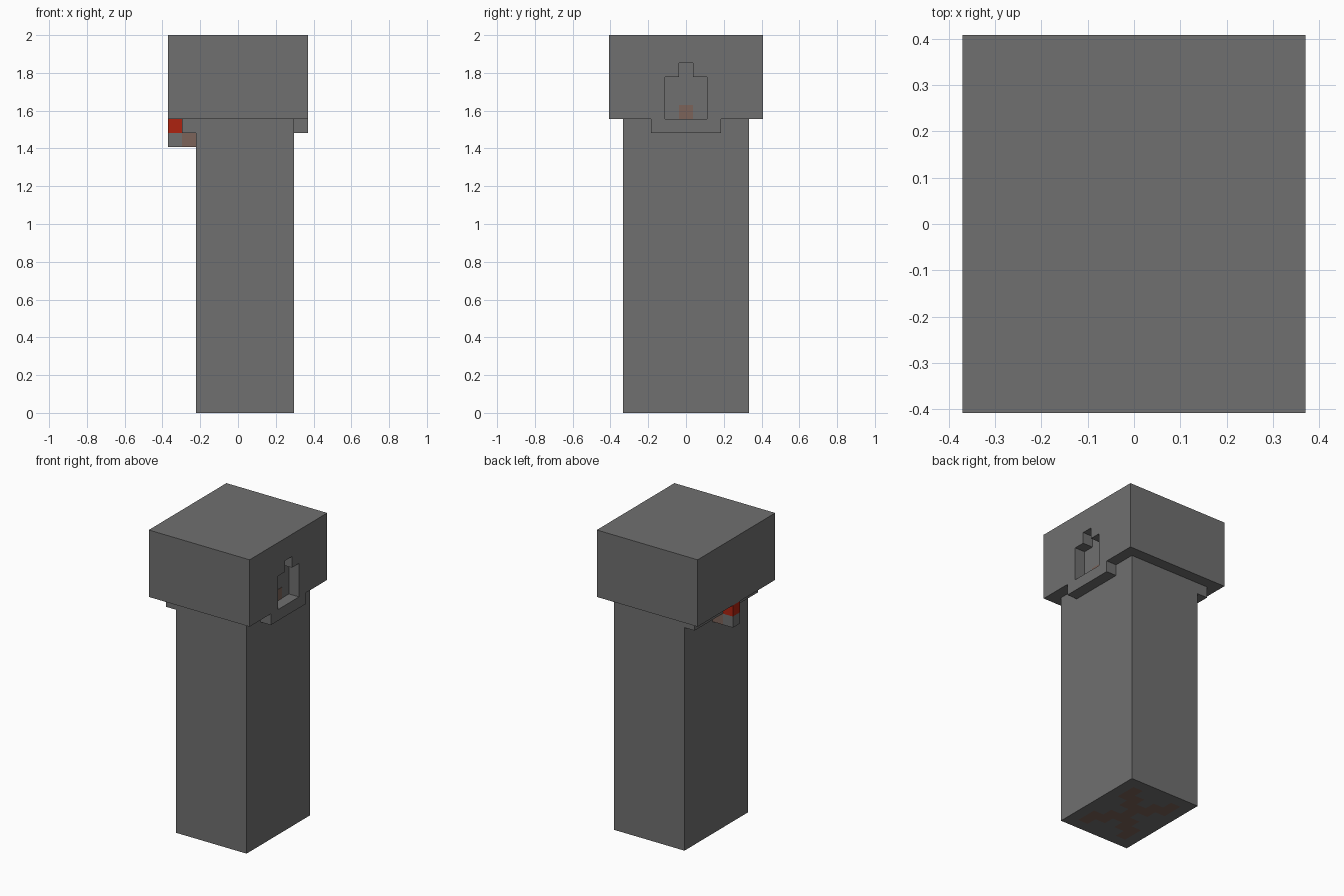
import bpy
import bmesh

cube = bpy.data.objects.get("Cube")
if cube:
    bpy.data.objects.remove(cube, do_unlink=True)

U = 2 / 27  # edge length of one block


def material(name, color):
    m = bpy.data.materials.new(name)
    m.use_nodes = True
    m.diffuse_color = (*color, 1)
    m.node_tree.nodes["Principled BSDF"].inputs["Base Color"].default_value = (*color, 1)
    return m


stone = material("stone grey", (0.16, 0.16, 0.16))
red = material("glowing red", (0.42, 0.016, 0.005))
brown = material("dull brown", (0.2, 0.125, 0.1))


def finish(name, bm, *mats):
    bmesh.ops.recalc_face_normals(bm, faces=bm.faces)
    mesh = bpy.data.meshes.new(name)
    bm.to_mesh(mesh)
    bm.free()
    for m in mats:
        mesh.materials.append(m)
    ob = bpy.data.objects.new(name, mesh)
    bpy.context.collection.objects.link(ob)
    return ob


def prism(name, outline, x0, x1, mat):
    """Extrude a y-z outline along x, in block units."""
    bm = bmesh.new()
    face = bm.faces.new([bm.verts.new((x0 * U, y * U, z * U)) for y, z in outline])
    moved = bmesh.ops.extrude_face_region(bm, geom=[face])["geom"]
    bmesh.ops.translate(bm, vec=((x1 - x0) * U, 0, 0),
                        verts=[v for v in moved if isinstance(v, bmesh.types.BMVert)])
    return finish(name, bm, mat)


def block(name, x, y, z, mat):
    outline = [(y[0], z[0]), (y[1], z[0]), (y[1], z[1]), (y[0], z[1])]
    return prism(name, outline, *x, mat)


# Column: its underside is tiled so the cross pattern can be coloured
bm = bmesh.new()
for i in range(-3, 4):
    for j in range(-4, 5):
        x, y = i + 0.5, j
        corners = [(x - .5, y - .5), (x - .5, y + .5), (x + .5, y + .5), (x + .5, y - .5)]
        tile = bm.faces.new([bm.verts.new((a * U, b * U, 0)) for a, b in corners])
        tile.material_index = int(abs(i) <= 2 and abs(j) <= 3 and abs(j) - abs(i) in (0, 1))
bmesh.ops.remove_doubles(bm, verts=bm.verts, dist=U / 100)
rim = [e for e in bm.edges if e.is_boundary]
wall = bmesh.ops.extrude_edge_only(bm, edges=rim)["geom"]
top_edges = [g for g in wall if isinstance(g, bmesh.types.BMEdge) and g.is_boundary]
bmesh.ops.translate(bm, vec=(0, 0, 21 * U),
                    verts=[g for g in wall if isinstance(g, bmesh.types.BMVert)])
for f in [g for g in wall if isinstance(g, bmesh.types.BMFace)]:
    f.material_index = 0
bmesh.ops.dissolve_limit(bm, angle_limit=0.01, verts=bm.verts, edges=bm.edges,
                         delimit={'MATERIAL'})
# shift so the column sits half a block towards +x
bmesh.ops.translate(bm, vec=(0, 0, 0), verts=bm.verts)
finish("column", bm, stone, brown)

# Head with a stepped niche in its left side
block("head", (-5, 4), (-5.5, 5.5), (21, 27), stone)
half = [(.5, 25), (.5, 24), (1.5, 24), (1.5, 21), (5.5, 21), (5.5, 27)]
outline = half + [(-y, z) for y, z in reversed(half)]
prism("niche_surround", outline, 4, 5, stone)
block("niche_inlay", (4, 4.03), (-.5, .5), (21, 22), brown)

# Ledges under the head
block("left_ledge", (4, 5), (-2.5, 2.5), (20, 21), stone)
block("right_ledge", (-4, -3), (-4.5, 4.5), (20, 21), stone)

# Small torch hanging from the right side
block("torch_light", (-5, -4), (-.5, .5), (20, 21), red)
block("torch_holder", (-5, -4), (-.5, .5), (19, 20), stone)
block("torch_bracket", (-4, -3), (-.5, .5), (19, 20), brown)
